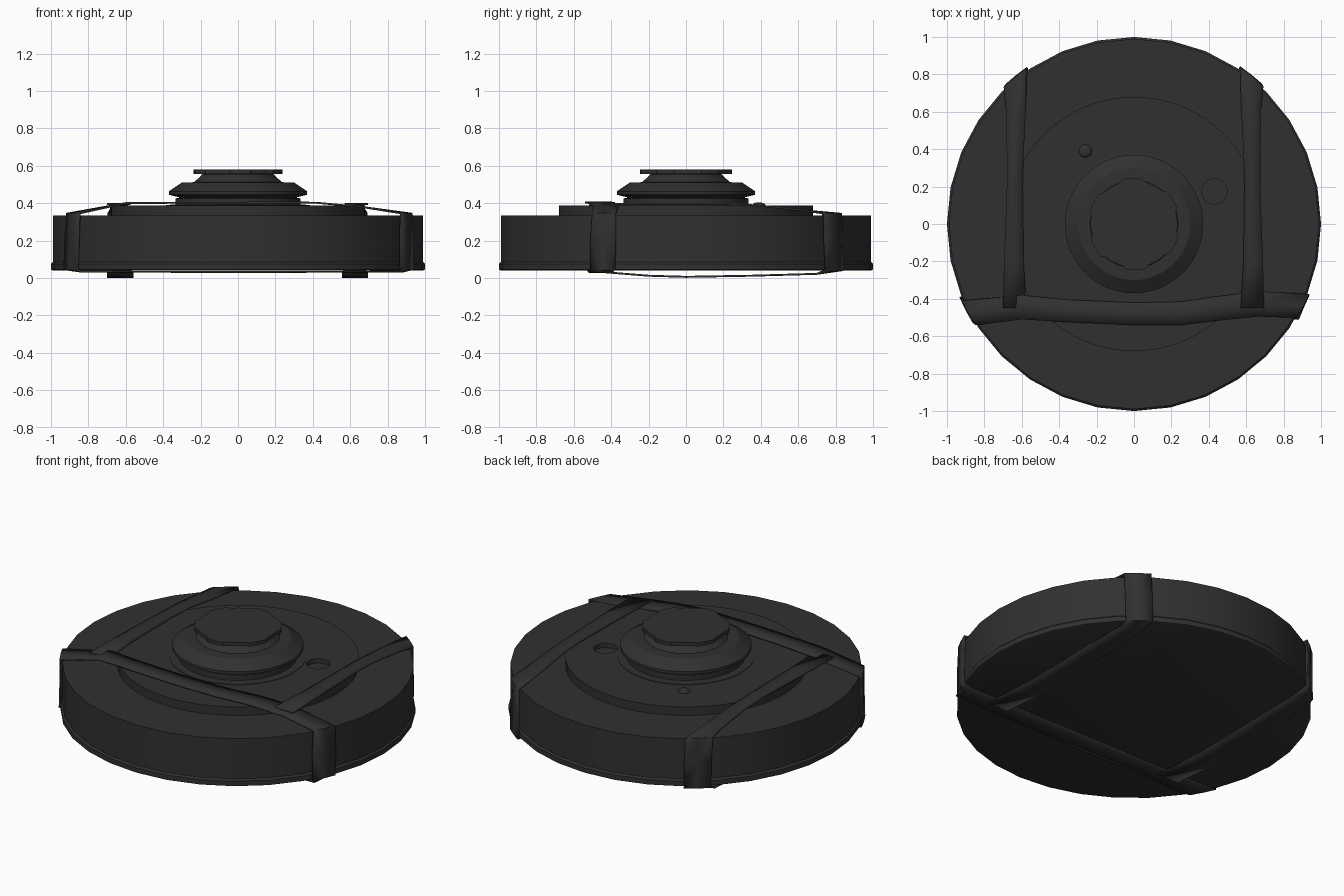
import bpy, bmesh
from math import sin, cos, pi, sqrt, radians

if "Cube" in bpy.data.objects:
    bpy.data.objects.remove(bpy.data.objects["Cube"])

dark = bpy.data.materials.new("dark_metal")
dark.diffuse_color = (0.03, 0.03, 0.03, 1)
dark.use_nodes = True
dark.node_tree.nodes["Principled BSDF"].inputs["Base Color"].default_value = dark.diffuse_color


def make(name, bm, smooth=30):
    bmesh.ops.recalc_face_normals(bm, faces=bm.faces[:])
    me = bpy.data.meshes.new(name)
    bm.to_mesh(me)
    bm.free()
    ob = bpy.data.objects.new(name, me)
    bpy.context.collection.objects.link(ob)
    me.materials.append(dark)
    bpy.ops.object.select_all(action='DESELECT')
    bpy.context.view_layer.objects.active = ob
    ob.select_set(True)
    bpy.ops.object.shade_smooth_by_angle(angle=radians(smooth))
    return ob


def stack(name, profile, n, radius=lambda r, i: r, centre=(0, 0)):
    """Closed solid of revolution from (radius, z) points."""
    bm = bmesh.new()
    rings = []
    for r, z in profile:
        rings.append([bm.verts.new((centre[0] + radius(r, i) * cos(2 * pi * i / n),
                                    centre[1] + radius(r, i) * sin(2 * pi * i / n), z))
                      for i in range(n)])
    for a, b in zip(rings, rings[1:]):
        for i in range(n):
            j = (i + 1) % n
            bm.faces.new((a[i], a[j], b[j], b[i]))
    bm.faces.new(rings[0][::-1])
    bm.faces.new(rings[-1])
    return make(name, bm)


def strap(name, stations, along_x, closed):
    """Ribbon through (u, z, lo, hi); |u| >= 1 means follow the rim at that radius."""
    bm = bmesh.new()
    rows = []
    for u, z, lo, hi in stations:
        row = []
        for v in (lo, (lo + hi) / 2, hi):
            w = u
            if abs(u) >= 1:
                w = sqrt(u * u - v * v) * (1 if u > 0 else -1)
            row.append(bm.verts.new((w, v, z) if along_x else (v, w, z)))
        rows.append(row)
    pairs = list(zip(rows, rows[1:]))
    if closed:
        pairs.append((rows[-1], rows[0]))
    for a, b in pairs:
        for k in range(2):
            bm.faces.new((a[k], a[k + 1], b[k + 1], b[k]))
    ob = make(name, bm)
    mod = ob.modifiers.new("thickness", 'SOLIDIFY')
    mod.thickness = 0.01
    mod.offset = 0
    return ob


# Main disc with a slightly wider bottom rim
stack("body", [(0.99, 0.04), (1.0, 0.045), (1.0, 0.075), (0.99, 0.085), (0.99, 0.335)], 32)

# Raised pressure plate with a round recess
plate = stack("pressure_plate", [(0.68, 0.32), (0.68, 0.388)], 64)
cutter = stack("recess_cutter", [(0.068, 0.36), (0.068, 0.45)], 24, centre=(0.43, 0.175))
cutter.hide_render = True
cutter.hide_set(True)
cut = plate.modifiers.new("recess", 'BOOLEAN')
cut.operation = 'DIFFERENCE'
cut.object = cutter

# Central fuse housing
stack("fuse_housing", [(0.385, 0.38), (0.385, 0.391), (0.335, 0.392), (0.335, 0.425), (0.31, 0.43),
                       (0.37, 0.445), (0.37, 0.463), (0.30, 0.51), (0.235, 0.512),
                       (0.19, 0.553), (0.19, 0.565)], 48)

# Notched cap on the fuse: six shallow teeth
def toothed(r, i):
    return r if ((i * 5 - 20) % 60) < 30 else r - 0.014

stack("fuse_cap", [(0.246, 0.557), (0.246, 0.58)], 72, toothed)

# Small domed button on the plate
stack("button", [(0.035, 0.38), (0.035, 0.39), (0.027, 0.399), (0.012, 0.404)], 16,
      centre=(-0.26, 0.39))

# Cross strap wrapping all the way round
strap("cross_strap", [
    (-1.003, 0.345, -0.54, -0.41), (-0.60, 0.40, -0.51, -0.38), (-0.35, 0.402, -0.525, -0.405),
    (0.0, 0.402, -0.54, -0.42), (0.25, 0.404, -0.54, -0.415), (0.42, 0.402, -0.52, -0.39),
    (0.66, 0.38, -0.495, -0.36), (1.003, 0.345, -0.50, -0.375),
    (1.006, 0.20, -0.51, -0.375), (1.008, 0.045, -0.51, -0.38), (0.88, 0.034, -0.51, -0.39),
    (0.0, 0.032, -0.52, -0.39), (-0.84, 0.034, -0.52, -0.39),
    (-1.008, 0.045, -0.53, -0.39), (-1.003, 0.20, -0.53, -0.39)], True, True)

# Two side straps running from the cross strap over the back rim and underneath
for name, s, w in (("left_strap", -1, 0), ("right_strap", 1, 0.005)):
    pts = [(-0.45, 0.394, 0.575, 0.70), (-0.2, 0.396, 0.59, 0.695), (0.2, 0.395, 0.595, 0.68),
           (0.38, 0.388, 0.59, 0.68), (0.62, 0.362, 0.578, 0.685), (1.008, 0.345, 0.575, 0.695),
           (1.008, 0.20, 0.57, 0.69), (1.012, 0.04, 0.57, 0.69), (0.70, 0.022, 0.565, 0.69),
           (0.35, 0.012, 0.56, 0.70), (0.0, 0.006, 0.56, 0.70), (-0.2, 0.012, 0.56, 0.70),
           (-0.45, 0.032, 0.56, 0.70)]
    strap(name, [(u, z, *sorted((s * (a - w), s * (b - w)))) for u, z, a, b in pts], False, False)
